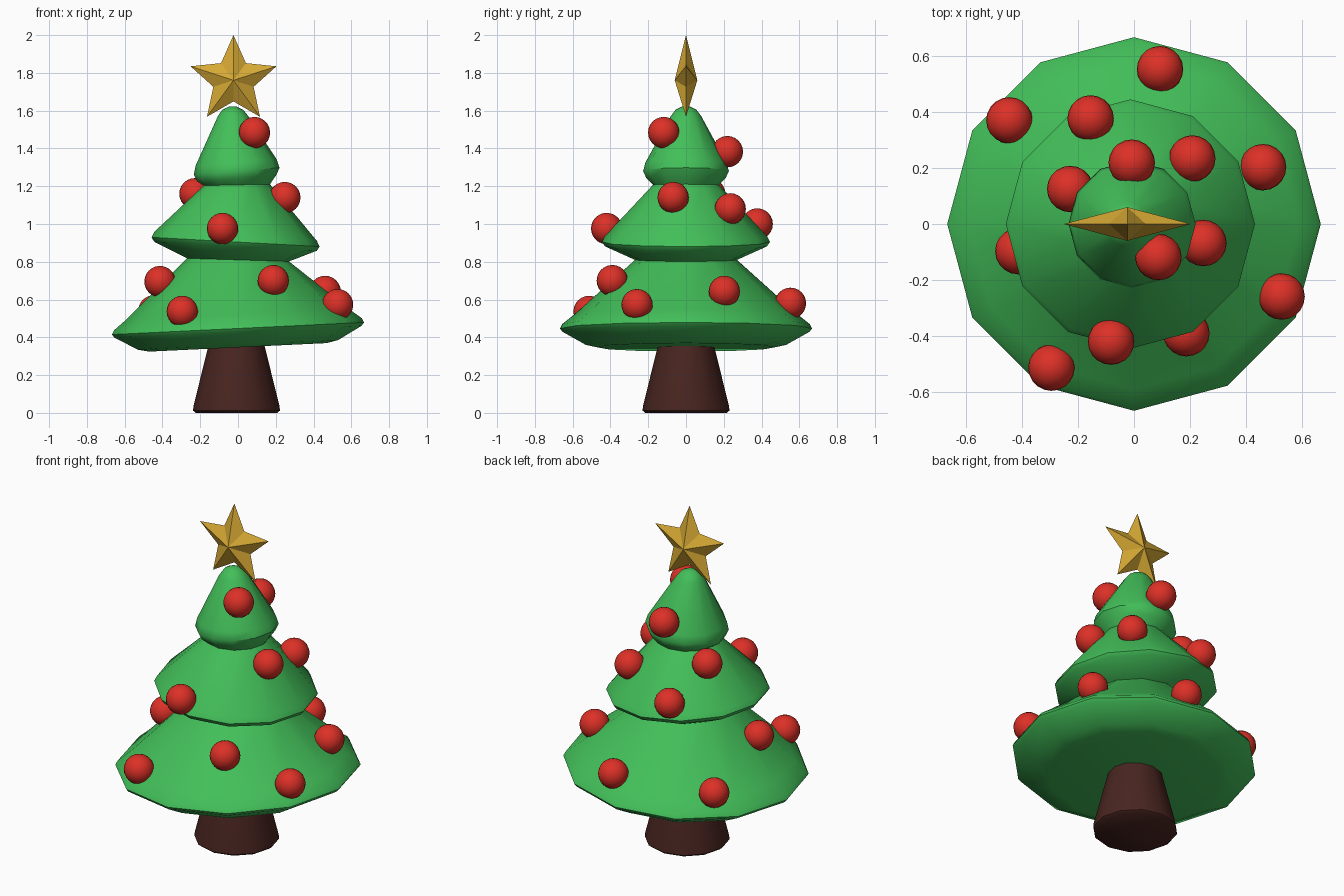
import bpy, bmesh
from math import sin, cos, pi, radians

if "Cube" in bpy.data.objects:
    bpy.data.objects.remove(bpy.data.objects["Cube"])


def material(name, rgb):
    m = bpy.data.materials.new(name)
    m.diffuse_color = (*rgb, 1)
    m.use_nodes = True
    m.node_tree.nodes["Principled BSDF"].inputs["Base Color"].default_value = m.diffuse_color
    return m


def make_object(name, bm, mat, smooth=None):
    bmesh.ops.recalc_face_normals(bm, faces=bm.faces)
    me = bpy.data.meshes.new(name)
    bm.to_mesh(me)
    bm.free()
    me.materials.append(mat)
    ob = bpy.data.objects.new(name, me)
    bpy.context.collection.objects.link(ob)
    if smooth:
        bpy.ops.object.select_all(action='DESELECT')
        ob.select_set(True)
        bpy.context.view_layer.objects.active = ob
        bpy.ops.object.shade_smooth_by_angle(angle=radians(smooth))
    return ob


def loft(name, rows, mat, sides=12):
    """Capped stack of rings: (radius, height, centre x, sideways slope)."""
    bm = bmesh.new()
    rings = []
    for r, z, cx, slope in rows:
        ring = []
        for i in range(sides):
            a = 2 * pi * i / sides
            ring.append(bm.verts.new((cx + r * cos(a), r * sin(a), z + slope * r * cos(a))))
        rings.append(ring)
    for a, b in zip(rings, rings[1:]):
        for i in range(sides):
            j = (i + 1) % sides
            bm.faces.new((a[i], a[j], b[j], b[i]))
    bm.faces.new(rings[0])
    bm.faces.new(rings[-1])
    return make_object(name, bm, mat, 40)


green = material("green", (0.055, 0.52, 0.1))
brown = material("brown", (0.065, 0.018, 0.014))
red = material("red", (0.72, 0.03, 0.02))
gold = material("gold", (0.68, 0.40, 0.035))

# Trunk: tapered, softened foot, top hidden in the foliage
loft("trunk", [(0.215, 0, -0.008, 0), (0.23, 0.012, -0.008, 0), (0.228, 0.035, -0.008, 0),
               (0.145, 0.37, -0.008, 0)], brown)

# Foliage: three tiers, each tilted a little to one side
loft("foliage", [
    (0.47, 0.347, 0, 0.048), (0.53, 0.36, 0, 0.048), (0.655, 0.43, 0, 0.048),
    (0.667, 0.447, 0, 0.048), (0.655, 0.47, 0, 0.048), (0.59, 0.522, 0, 0.045),
    (0.27, 0.81, 0, -0.03),
    (0.43, 0.882, -0.013, -0.055), (0.445, 0.905, -0.013, -0.055), (0.43, 0.935, -0.013, -0.055),
    (0.175, 1.207, -0.006, 0.02),
    (0.21, 1.243, -0.007, 0.08), (0.227, 1.28, -0.007, 0.08), (0.215, 1.325, -0.009, 0.07),
    (0.08, 1.572, -0.026, 0), (0.055, 1.605, -0.028, 0), (0.02, 1.622, -0.028, 0)], green)

# Star: five points, ridged front and back
bm = bmesh.new()
cx, cz = -0.024, 1.761
rim = []
for i in range(10):
    r = 0.112 if i % 2 else 0.239
    rim.append(bm.verts.new((cx + r * sin(pi * i / 5), 0, cz + r * cos(pi * i / 5))))
for y in (-0.06, 0.06):
    tip = bm.verts.new((cx, y, cz))
    for i in range(10):
        bm.faces.new((rim[i], rim[(i + 1) % 10], tip))
make_object("star", bm, gold)

# Baubles scattered over the tiers
centres = [
    (0.087, -0.118, 1.484), (-0.008, 0.219, 1.383),
    (0.208, 0.234, 1.08), (-0.228, 0.125, 1.16), (0.248, -0.068, 1.14),
    (-0.155, 0.377, 1.0), (-0.082, -0.42, 0.976),
    (0.187, -0.39, 0.70), (-0.413, -0.097, 0.695), (0.461, 0.203, 0.643),
    (-0.445, 0.37, 0.54), (-0.295, -0.513, 0.537), (0.093, 0.553, 0.58), (0.527, -0.259, 0.573)]
for n, c in enumerate(centres, 1):
    bm = bmesh.new()
    bmesh.ops.create_uvsphere(bm, u_segments=20, v_segments=12, radius=0.083)
    bmesh.ops.translate(bm, vec=c, verts=bm.verts)
    make_object(f"bauble_{n}", bm, red, 60)
